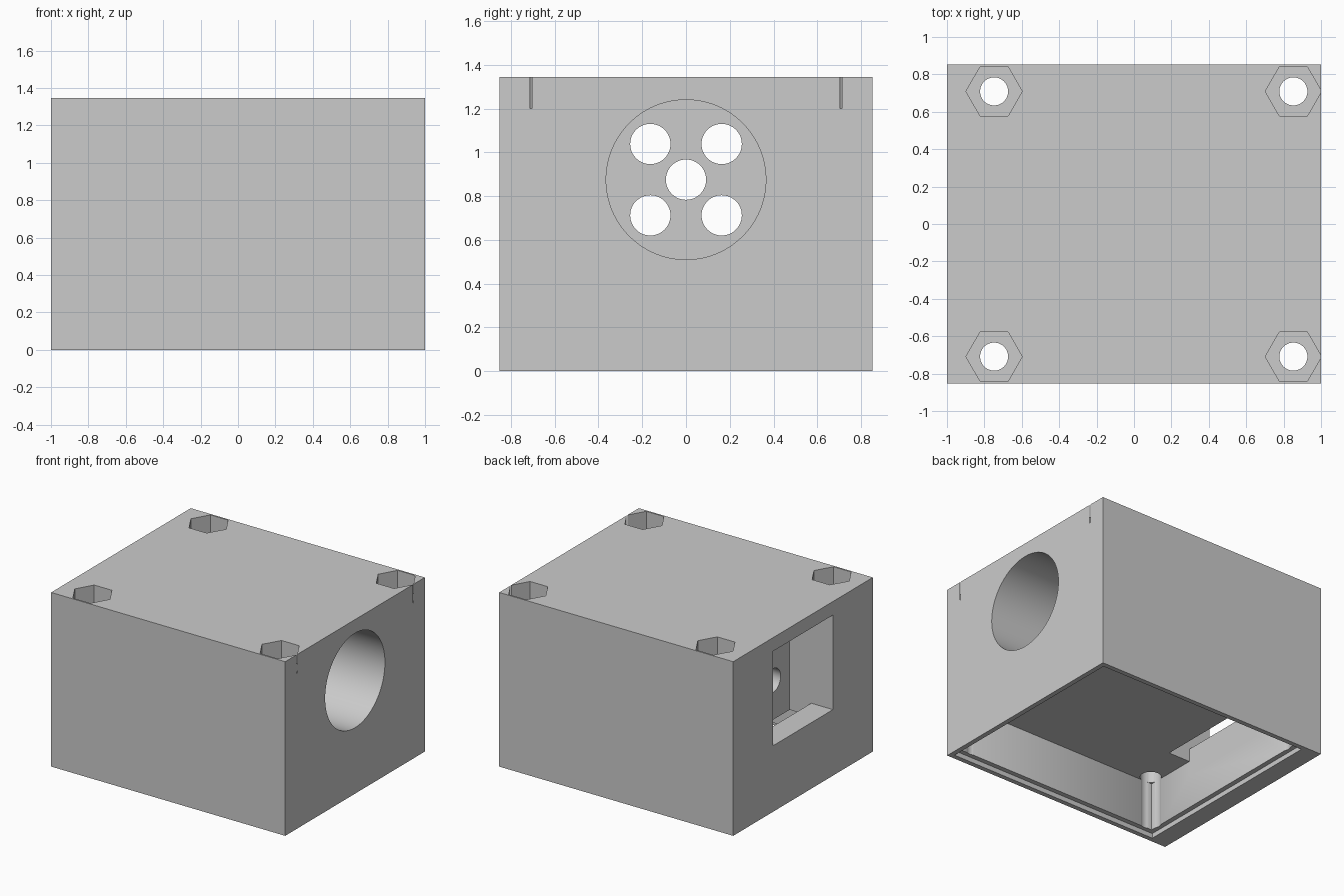
import bpy
import bmesh
import math
from mathutils import Vector

if "Cube" in bpy.data.objects:
    bpy.data.objects.remove(bpy.data.objects["Cube"], do_unlink=True)

# Overall size and shared planes
HALF_X, HALF_Y, HEIGHT = 1.0, 0.852, 1.345
CAVITY_TOP = 0.41
CAVITY_LEFT, CAVITY_RIGHT, CAVITY_Y = -0.815, 0.926, 0.778
BORE_Z, BORE_R = 0.875, 0.365
POCKET_X = -0.63
BORE_END = -0.52

grey = bpy.data.materials.new("plain grey")
grey.use_nodes = True
colour = (0.6, 0.6, 0.6, 1.0)
grey.diffuse_color = colour
grey.node_tree.nodes["Principled BSDF"].inputs["Base Color"].default_value = colour


def prism(name, points, axis, start, end):
    """Extrude a 2D outline along x, y or z."""
    place = {
        "x": lambda u, v: Vector((start, u, v)),
        "y": lambda u, v: Vector((u, start, v)),
        "z": lambda u, v: Vector((u, v, start)),
    }[axis]
    step = Vector([end - start if a == axis else 0 for a in "xyz"])
    bm = bmesh.new()
    face = bm.faces.new([bm.verts.new(place(u, v)) for u, v in points])
    result = bmesh.ops.extrude_face_region(bm, geom=[face])
    top = [g for g in result["geom"] if isinstance(g, bmesh.types.BMVert)]
    bmesh.ops.translate(bm, verts=top, vec=step)
    bmesh.ops.recalc_face_normals(bm, faces=bm.faces[:])
    mesh = bpy.data.meshes.new(name)
    bm.to_mesh(mesh)
    bm.free()
    mesh.materials.append(grey)
    obj = bpy.data.objects.new(name, mesh)
    bpy.context.collection.objects.link(obj)
    return obj


def rectangle(u0, u1, v0, v1):
    return [(u0, v0), (u1, v0), (u1, v1), (u0, v1)]


def polygon(u, v, radius, sides):
    return [(u + radius * math.cos(math.tau * i / sides),
             v + radius * math.sin(math.tau * i / sides)) for i in range(sides)]


# Solid block
housing = prism("housing", rectangle(-HALF_X, HALF_X, -HALF_Y, HALF_Y), "z", 0, HEIGHT)

cutters = []


def cut(*args):
    cutters.append(prism(*args))


# Shallow lid seat and the main cavity, both open underneath
cut("lid_seat", rectangle(-0.852, 0.963, -0.815, 0.815), "z", -0.1, 0.037)
cut("cavity", rectangle(CAVITY_LEFT, CAVITY_RIGHT, -CAVITY_Y, CAVITY_Y),
    "z", -0.2, CAVITY_TOP)

# Square window pocket that drops into the cavity behind its sill
low, high = BORE_Z - BORE_R, BORE_Z + BORE_R
cut("window_pocket",
    [(-1.1, low), (CAVITY_LEFT, low), (CAVITY_LEFT, 0.3), (POCKET_X, 0.3),
     (POCKET_X, high), (-1.1, high)], "y", -BORE_R, BORE_R)

# Round bore and the five holes joining it to the pocket
cut("round_bore", polygon(0, BORE_Z, BORE_R, 96), "x", BORE_END, 1.1)
offset = 0.163
for y, z in [(0, 0)] + [(a, b) for a in (-offset, offset) for b in (-offset, offset)]:
    cut("vent_hole", polygon(y, BORE_Z + z, 0.092, 48), "x", -0.7, -0.4)

# Bolt holes with hexagonal nut pockets at the corners
for x in (-0.748, 0.852):
    for y in (-0.709, 0.709):
        cut("bolt_hole", polygon(x, y, 0.075, 48), "z", -0.3, 1.5)
        cut("nut_pocket", polygon(x, y, 0.1505, 6), "z", 1.2, 1.45)

for cutter in cutters:
    modifier = housing.modifiers.new(cutter.name, "BOOLEAN")
    modifier.operation = "DIFFERENCE"
    modifier.solver = "EXACT"
    modifier.object = cutter
    cutter.hide_render = True

# Apply the cuts and discard the helpers
bpy.ops.object.select_all(action="DESELECT")
housing.select_set(True)
bpy.context.view_layer.objects.active = housing
for modifier in list(housing.modifiers):
    bpy.ops.object.modifier_apply(modifier=modifier.name)
for cutter in cutters:
    bpy.data.objects.remove(cutter, do_unlink=True)
bpy.ops.object.shade_smooth_by_angle(angle=math.radians(30))
